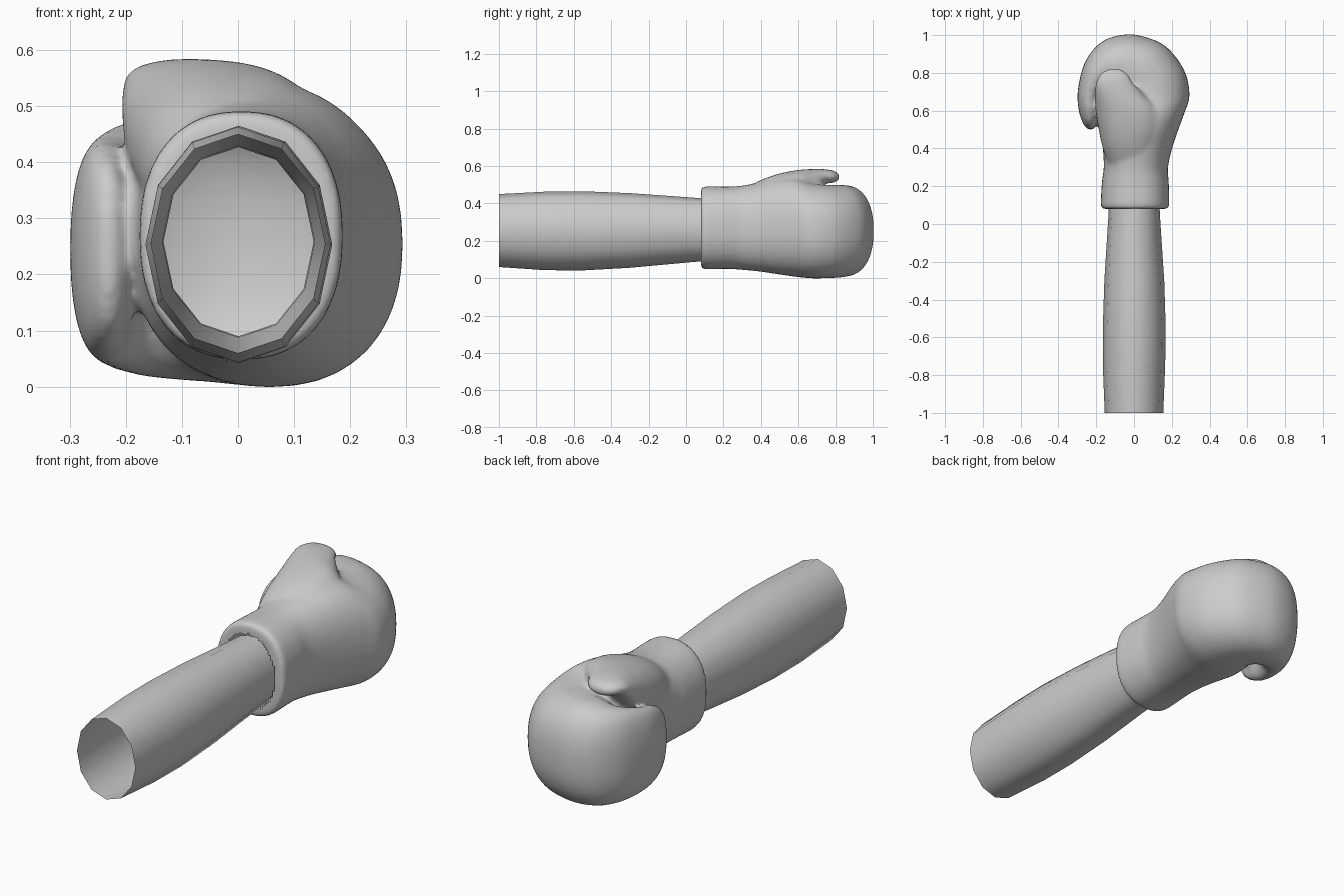
import bpy, bmesh, math

if "Cube" in bpy.data.objects:
    bpy.data.objects.remove(bpy.data.objects["Cube"])

def spline_rows(rows, steps):
    """Catmull-Rom interpolation through cross-section rows."""
    out = []
    for i in range(len(rows) - 1):
        a, b = rows[max(i - 1, 0)], rows[i]
        c, d = rows[i + 1], rows[min(i + 2, len(rows) - 1)]
        for s in range(steps):
            t = s / steps
            out.append([q + 0.5 * t * (r - p + t * (2*p - 5*q + 4*r - w + t * (3*(q - r) + w - p)))
                        for p, q, r, w in zip(a, b, c, d)])
    return out + [rows[-1]]

def loft(bm, rows, sides, power=2.0, cap=True):
    """Row = left x, left y, right x, right y, low z, high z."""
    rings = []
    for lx, ly, rx, ry, z0, z1 in rows:
        ring = []
        for k in range(sides):
            a = 2 * math.pi * k / sides
            c, s = math.sin(a), math.cos(a)
            c = math.copysign(abs(c) ** (2 / power), c)
            s = math.copysign(abs(s) ** (2 / power), s)
            t = (1 + c) / 2
            ring.append(bm.verts.new((lx + (rx - lx) * t, ly + (ry - ly) * t,
                                      (z0 + z1) / 2 + (z1 - z0) / 2 * s)))
        rings.append(ring)
    for r0, r1 in zip(rings, rings[1:]):
        for k in range(sides):
            j = (k + 1) % sides
            bm.faces.new((r0[k], r0[j], r1[j], r1[k]))
    if cap:
        bm.faces.new(rings[0][::-1])
        bm.faces.new(rings[-1])

def finish(bm, name):
    bmesh.ops.recalc_face_normals(bm, faces=bm.faces)
    me = bpy.data.meshes.new(name)
    bm.to_mesh(me)
    bm.free()
    ob = bpy.data.objects.new(name, me)
    bpy.context.collection.objects.link(ob)
    bpy.ops.object.select_all(action='DESELECT')
    bpy.context.view_layer.objects.active = ob
    ob.select_set(True)
    bpy.ops.object.shade_smooth()
    return ob

# forearm: open twelve-sided tube
arm = [(-.155, -1, .155, -1, .06, .45), (-.165, -.75, .165, -.75, .043, .463),
       (-.165, -.55, .168, -.55, .042, .465), (-.157, -.3, .16, -.3, .056, .455),
       (-.135, .05, .137, .05, .088, .43), (-.133, .11, .135, .11, .09, .427)]
bm = bmesh.new()
loft(bm, arm, 12, cap=False)
finish(bm, "forearm")

# glove: cuff, palm and fist curling round to the fingertips
fist = [(-.17, .08, .178, .08, .058, .48), (-.176, .105, .187, .105, .048, .491),
        (-.17, .22, .184, .22, .05, .49), (-.16, .3, .18, .3, .045, .495),
        (-.165, .4, .202, .4, .035, .515), (-.18, .5, .235, .5, .02, .54),
        (-.195, .58, .268, .59, .008, .54), (-.185, .65, .294, .68, .0, .51),
        (-.17, .67, .268, .81, .0, .5), (-.155, .68, .175, .935, .003, .5),
        (-.15, .685, .06, .99, .008, .498), (-.15, .69, -.05, 1.003, .012, .495),
        (-.155, .69, -.17, .965, .018, .48), (-.165, .68, -.258, .86, .03, .465),
        (-.175, .66, -.297, .71, .045, .445), (-.182, .6, -.292, .6, .065, .425),
        (-.195, .53, -.268, .53, .11, .38), (-.218, .5, -.242, .5, .18, .3)]
bm = bmesh.new()
loft(bm, spline_rows(fist, 4), 40, 2.3)

# thumb with its broad root, tip folded over the fist
thumb = [(-.12, .27, .13, .27, .26, .46), (-.165, .4, .14, .4, .26, .525),
         (-.187, .5, .16, .5, .28, .56), (-.203, .6, .14, .6, .33, .579),
         (-.208, .68, .06, .68, .42, .584), (-.203, .74, .0, .74, .5, .583),
         (-.182, .79, -.03, .79, .512, .575), (-.14, .82, -.07, .82, .525, .555)]
loft(bm, spline_rows(thumb, 4), 32, 2.2)
glove = finish(bm, "boxing_glove")

# fuse into one skin and soften the seams
m = glove.modifiers.new("fuse", 'REMESH')
m.mode = 'VOXEL'
m.voxel_size = 0.011
m.use_smooth_shade = True
bpy.ops.object.modifier_apply(modifier="fuse")
m = glove.modifiers.new("soften", 'SMOOTH')
m.factor = 0.5
m.iterations = 6
bpy.ops.object.modifier_apply(modifier="soften")

# open the wrist hole where the forearm enters
bm = bmesh.new()
bm.from_mesh(glove.data)
hole = []
for f in bm.faces:
    c = f.calc_center_median()
    if c.y < .13 and (c.x / .14) ** 2 + ((c.z - .262) / .178) ** 2 < 1:
        hole.append(f)
bmesh.ops.delete(bm, geom=hole, context='FACES')
bm.to_mesh(glove.data)
bm.free()
